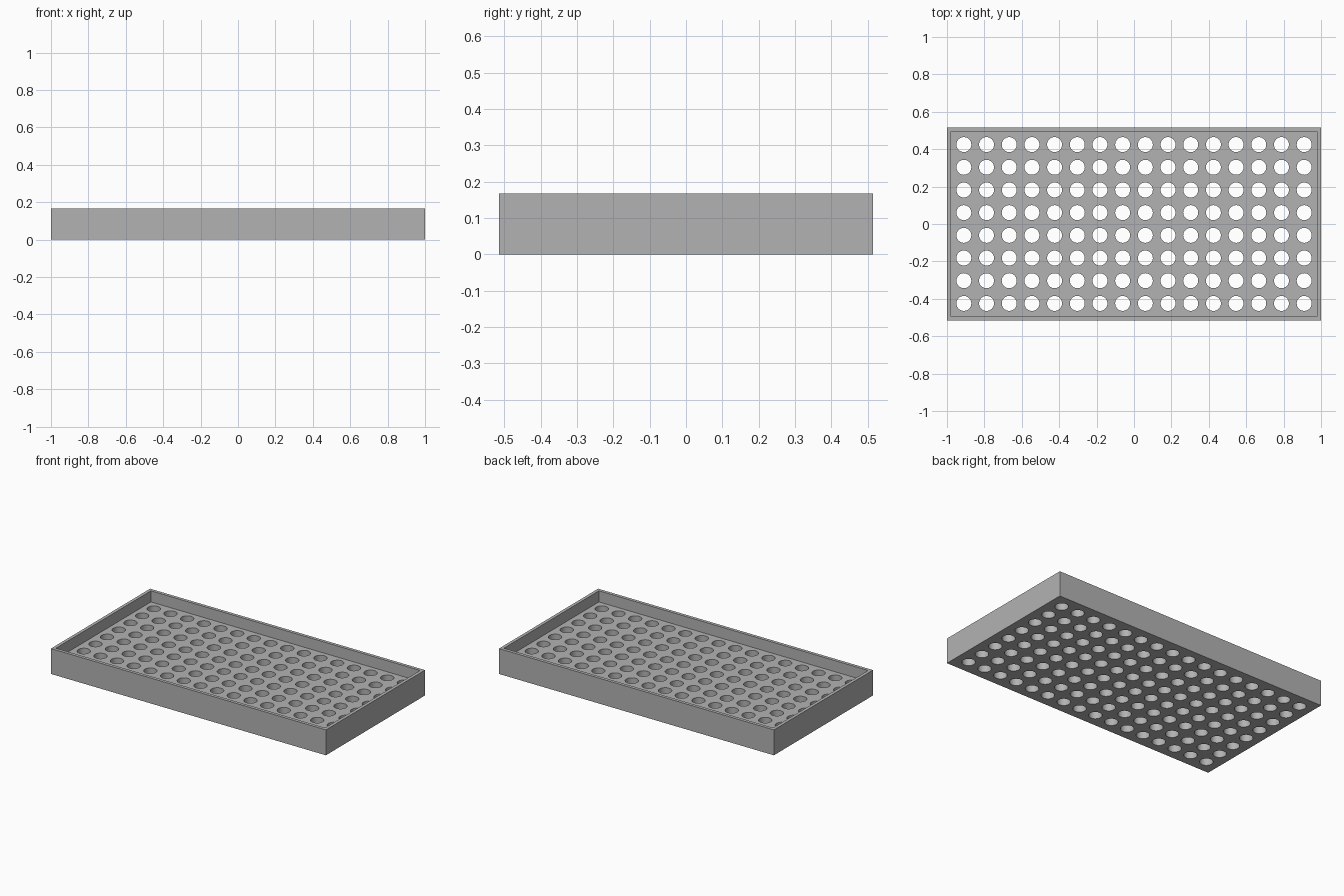
import bpy, bmesh, math
from mathutils import Matrix, Vector

cube = bpy.data.objects.get("Cube")
if cube:
    bpy.data.objects.remove(cube, do_unlink=True)

LENGTH, WIDTH, HEIGHT = 2.0, 1.03, 0.167
WALL, FLOOR = 0.03, 0.094
COLS, ROWS, PITCH, RADIUS = 16, 8, 0.1213, 0.04

grey = bpy.data.materials.new("plain grey")
grey.use_nodes = True
grey.diffuse_color = (0.45, 0.45, 0.45, 1)
grey.node_tree.nodes["Principled BSDF"].inputs["Base Color"].default_value = grey.diffuse_color


def make_object(name, bm):
    mesh = bpy.data.meshes.new(name)
    bm.to_mesh(mesh)
    bm.free()
    obj = bpy.data.objects.new(name, mesh)
    bpy.context.collection.objects.link(obj)
    mesh.materials.append(grey)
    return obj


# Tray: a block whose top is inset for the rim and pushed down to the floor
bm = bmesh.new()
bmesh.ops.create_cube(bm, size=1, matrix=Matrix.Translation((0, 0, HEIGHT / 2))
                      @ Matrix.Diagonal((LENGTH, WIDTH, HEIGHT, 1)))
bm.normal_update()
top = max(bm.faces, key=lambda f: f.calc_center_median().z)
bmesh.ops.inset_region(bm, faces=[top], thickness=WALL)
well = bmesh.ops.extrude_discrete_faces(bm, faces=[top])["faces"][0]
bmesh.ops.translate(bm, verts=well.verts, vec=Vector((0, 0, FLOOR - HEIGHT)))
tray = make_object("tray", bm)

# Grid of round pegs that cut the holes through the floor
bm = bmesh.new()
for col in range(COLS):
    for row in range(ROWS):
        x = (col - (COLS - 1) / 2) * PITCH
        y = (row - (ROWS - 1) / 2) * PITCH
        bmesh.ops.create_cone(bm, cap_ends=True, segments=32, radius1=RADIUS,
                              radius2=RADIUS, depth=HEIGHT * 2,
                              matrix=Matrix.Translation((x, y, FLOOR / 2)))
pegs = make_object("hole_cutter", bm)
pegs.hide_render = True

holes = tray.modifiers.new("holes", "BOOLEAN")
holes.operation = "DIFFERENCE"
holes.solver = "EXACT"
holes.object = pegs

# Apply the holes, drop the cutter and smooth the hole walls
bpy.ops.object.select_all(action="DESELECT")
tray.select_set(True)
bpy.context.view_layer.objects.active = tray
bpy.ops.object.modifier_apply(modifier=holes.name)
bpy.data.objects.remove(pegs, do_unlink=True)
bpy.ops.object.shade_smooth_by_angle(angle=math.radians(30))
